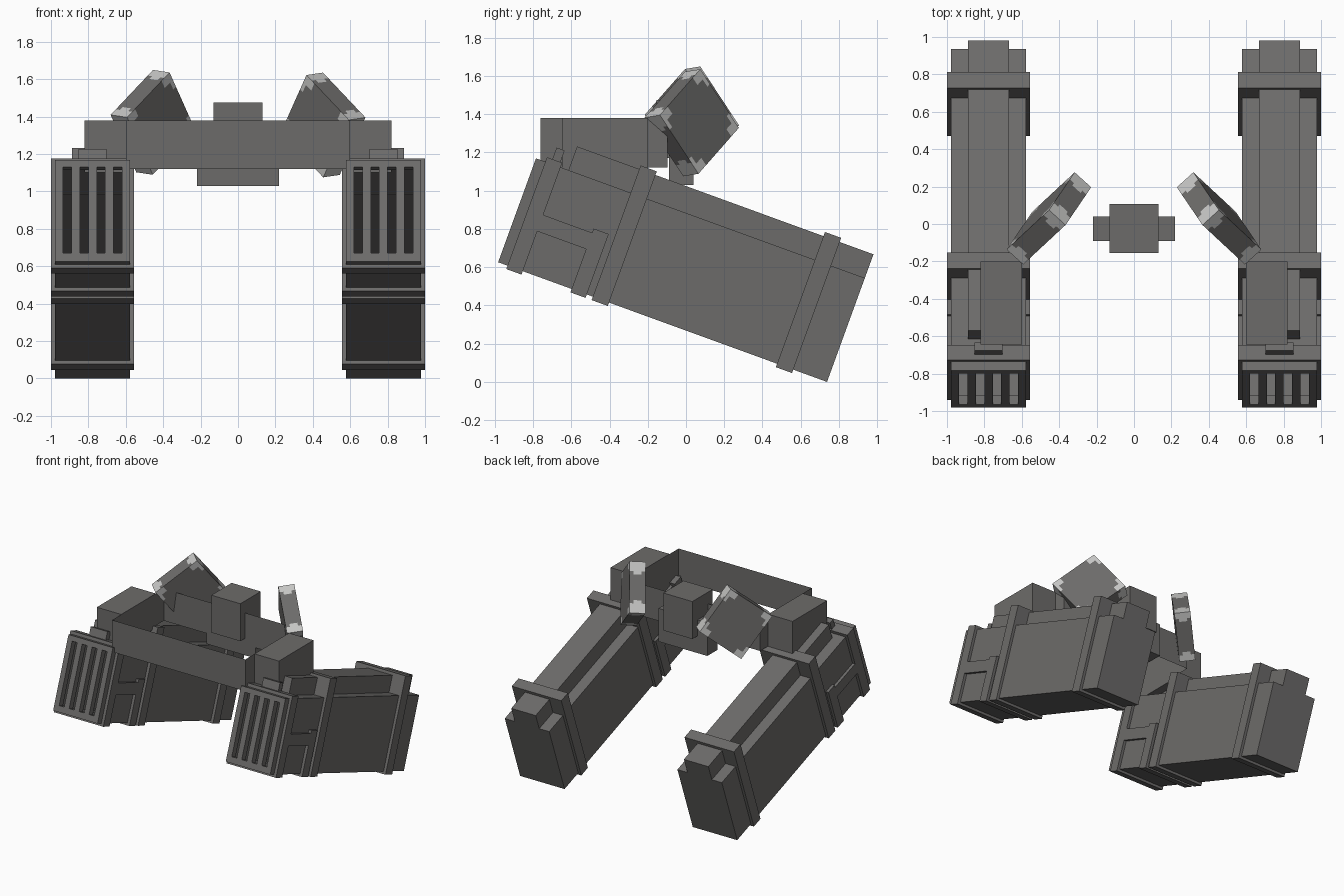
import bpy, bmesh, math
from mathutils import Matrix, Vector

cube = bpy.data.objects.get("Cube")
if cube:
    bpy.data.objects.remove(cube, do_unlink=True)


def material(name, rgb):
    m = bpy.data.materials.new(name)
    m.use_nodes = True
    m.diffuse_color = (*rgb, 1)
    m.node_tree.nodes["Principled BSDF"].inputs["Base Color"].default_value = (*rgb, 1)
    return m


GREY = material("dark grey metal", (0.152, 0.148, 0.144))
WORN = material("bare worn metal", (0.56, 0.56, 0.55))
TILT = Matrix.Rotation(math.radians(-20), 4, 'X')


def finish(bm, name, matrix=Matrix()):
    mesh = bpy.data.meshes.new(name)
    bm.transform(matrix)
    bm.to_mesh(mesh)
    bm.free()
    ob = bpy.data.objects.new(name, mesh)
    bpy.context.collection.objects.link(ob)
    mesh.materials.append(GREY)
    return ob


def boxes(name, items, matrix=Matrix(), open_dirs=()):
    """Join boxes given as (x0, x1, y0, y1, z0, z1); drop faces along open_dirs."""
    bm = bmesh.new()
    for x0, x1, y0, y1, z0, z1 in items:
        place = Matrix.Translation(((x0 + x1) / 2, (y0 + y1) / 2, (z0 + z1) / 2))
        size = Matrix.Diagonal((x1 - x0, y1 - y0, z1 - z0, 1))
        bmesh.ops.create_cube(bm, size=1, matrix=place @ size)
    bm.normal_update()
    gone = [f for f in bm.faces if any(f.normal.dot(Vector(d)) > 0.9 for d in open_dirs)]
    bmesh.ops.delete(bm, geom=gone, context='FACES')
    return finish(bm, name, matrix)


BODY, RING = 0.2, 0.2225          # half widths
LOW, SHOULDER, RIDGE = 0.252, 0.83, 0.962


def ring(u0, u1, top, closed=True):
    """Raised frame around the pod, without a top bar if not closed."""
    bars = [(-RING, RING, u0, u1, 0.233, LOW + 0.002)]
    bars += [(-RING, -BODY, u0, u1, 0.233, top), (BODY, RING, u0, u1, 0.233, top)]
    if closed:
        bars.append((-BODY, BODY, u0, u1, SHOULDER - 0.002, top))
    return bars


def pod(side, label):
    m = Matrix.Translation((side * 0.7775, 0, 0)) @ TILT
    # Hollow casing, seen into through the grille
    boxes(label + "_pod_casing", [(-BODY, BODY, -1.09, 0.693, LOW, SHOULDER)], m, [(0, -1, 0)])
    boxes(label + "_pod_top_ridge", [(-0.11, 0.11, -0.956, 0.693, SHOULDER, RIDGE)], m)
    # Frames
    boxes(label + "_rear_collar", ring(0.415, 0.505, 0.985), m)
    boxes(label + "_middle_collar", ring(-0.61, -0.52, 0.982), m)
    boxes(label + "_lower_collar", ring(-0.728, -0.644, 0.588, False), m)
    boxes(label + "_front_collar", ring(-1.085, -1.0, 0.855), m)
    # Side strips joining the front and lower collars
    boxes(label + "_side_strips",
          [(s * BODY, s * RING, -1.0, -0.728, 0.474, 0.565) for s in (-1, 1)], m)
    boxes(label + "_top_catch", [(-0.075, 0.075, -1.055, -1.01, 0.85, 0.92)], m)
    # Grille: two rails and five uprights
    u0, u1 = -1.137, -1.085
    grille = [(-BODY, BODY, u0, u1, LOW, 0.3), (-BODY, BODY, u0, u1, 0.79, SHOULDER)]
    for i in range(-2, 3):
        a = -BODY if i == -2 else i * 0.09 - 0.0225
        b = BODY if i == 2 else i * 0.09 + 0.0225
        grille.append((a, b, u0, u1, 0.3, 0.79))
    boxes(label + "_front_grille", grille, m)


def shield(side, label, lift):
    """Square plate standing on a corner, with worn corners."""
    half, thick, cells = 0.196, 0.12, 16
    bm = bmesh.new()
    bmesh.ops.create_cube(bm, size=1, matrix=Matrix.Diagonal((2 * half, 2 * half, thick, 1)))
    for axis, count, span in ((0, cells, half), (1, cells, half), (2, 4, thick / 2)):
        normal = Vector([float(k == axis) for k in range(3)])
        for i in range(1, count):
            bmesh.ops.bisect_plane(bm, geom=bm.verts[:] + bm.edges[:] + bm.faces[:],
                                   plane_co=normal * span * (2 * i / count - 1), plane_no=normal)
    for f in bm.faces:
        c = f.calc_center_median()
        a, b = half - abs(c.x), half - abs(c.y)
        limit = 0.078 + 0.022 * math.sin(70 * (a - b)) + 0.02 * math.cos(90 * c.z)
        f.material_index = int(a + b < limit)
    # Plate axes from its diagonals
    across = Vector((-0.655, 0.743, -0.12)).normalized()
    normal = across.cross(Vector((-0.12, -0.03, 0.99))).normalized()
    up = normal.cross(across)
    s, t = (across + up).normalized(), (up - across).normalized()
    m = Matrix((s, t, normal)).transposed().to_4x4()
    m = Matrix.Translation((0.455, 0.03, 1.355 + lift)) @ m
    if side < 0:
        m = Matrix.Diagonal((-1, 1, 1, 1)) @ m
        bmesh.ops.reverse_faces(bm, faces=bm.faces)
    ob = finish(bm, label + "_shield", m)
    ob.data.materials.append(WORN)


for side, label, lift in ((1, "left", 0), (-1, "right", 0.014)):
    pod(side, label)
    shield(side, label, lift)
    inner, outer = sorted((side * 0.6, side * 0.82))
    boxes(label + "_mount_block", [(inner, outer, -0.645, -0.2, 1.1, 1.38)])

# Open frame of thin walls between the pods
boxes("cross_frame", [(-0.6, 0.6, -0.762, -0.097, 1.12, 1.379)], open_dirs=[(0, 0, 1), (0, 0, -1)])

# Central coupling
boxes("coupling_lower_block", [(-0.22, 0.22, -0.09, 0.04, 1.03, 1.3)])
boxes("coupling_upper_block", [(-0.132, 0.13, -0.155, 0.107, 1.17, 1.475)])
